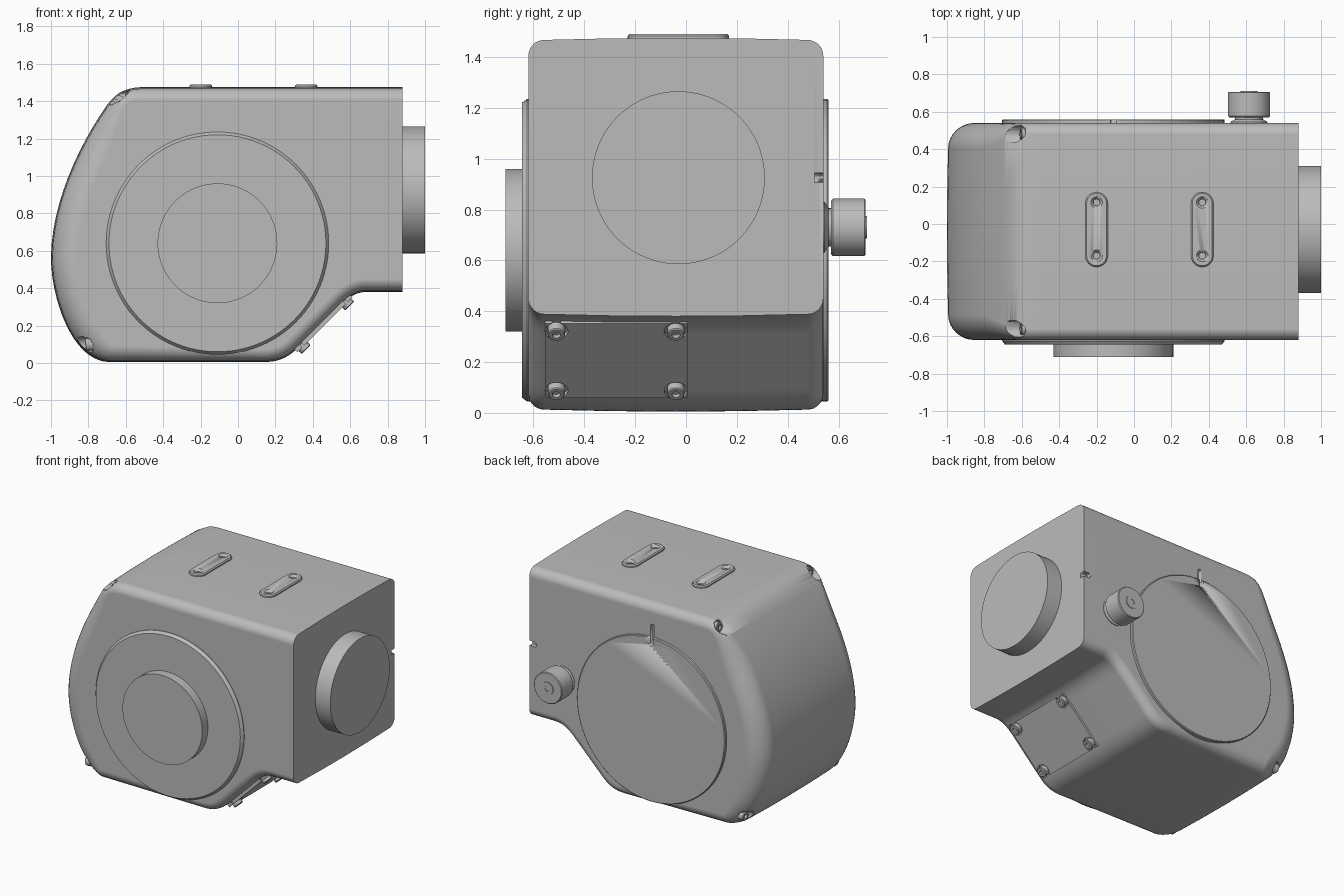
import bpy, bmesh, math
from mathutils import Vector
from mathutils.geometry import interpolate_bezier

cube = bpy.data.objects.get("Cube")
if cube:
    bpy.data.objects.remove(cube, do_unlink=True)

grey = bpy.data.materials.new("housing grey")
grey.use_nodes = True
colour = (0.5, 0.5, 0.5, 1)
grey.diffuse_color = colour
grey.node_tree.nodes["Principled BSDF"].inputs["Base Color"].default_value = colour

MID, HALF = -0.04, 0.58      # body centre and half depth in y
FRONT, BACK = MID - HALF, MID + HALF


def finish(name, bm, smooth=True):
    bmesh.ops.recalc_face_normals(bm, faces=bm.faces)
    mesh = bpy.data.meshes.new(name)
    bm.to_mesh(mesh)
    bm.free()
    mesh.materials.append(grey)
    ob = bpy.data.objects.new(name, mesh)
    bpy.context.collection.objects.link(ob)
    if smooth:
        bpy.ops.object.select_all(action="DESELECT")
        ob.select_set(True)
        bpy.context.view_layer.objects.active = ob
        bpy.ops.object.shade_smooth_by_angle(angle=math.radians(32))
    return ob


def bridge(bm, rings):
    for a, b in zip(rings, rings[1:]):
        for i in range(len(a)):
            j = (i + 1) % len(a)
            bm.faces.new((a[i], a[j], b[j], b[i]))


def turned(name, base, axis, profile, sides=32):
    """Solid of revolution from (radius, height) pairs along an axis."""
    bm = bmesh.new()
    turn = Vector(axis).to_track_quat("Z", "Y")
    rings = []
    for r, h in profile:
        rings.append([bm.verts.new(Vector(base) + turn @ Vector(
            (r * math.cos(a), r * math.sin(a), h)))
            for a in (2 * math.pi * i / sides for i in range(sides))])
    bridge(bm, rings)
    bm.faces.new(rings[0])
    bm.faces.new(rings[-1])
    return finish(name, bm)


def pill(name, centre, axis, radius, length, heights, up=(0, 0, 1)):
    """Rounded bar: long direction 'up', thickness along 'axis'."""
    bm = bmesh.new()
    n, u = Vector(axis), Vector(up)
    side = u.cross(n)
    rings = []
    for h, r in heights:
        ring = []
        for end in (1, -1):
            for i in range(13):
                a = math.pi * i / 12
                p = end * (u * ((length / 2 - radius) + r * math.sin(a)) + side * r * math.cos(a))
                ring.append(bm.verts.new(Vector(centre) + p + n * h))
        rings.append(ring)
    bridge(bm, rings)
    bm.faces.new(rings[0])
    bm.faces.new(rings[-1])
    return finish(name, bm)


def cut(target, cutter):
    cutter.hide_render = True
    cutter.hide_viewport = True
    cutter.display_type = "WIRE"
    mod = target.modifiers.new(cutter.name, "BOOLEAN")
    mod.operation, mod.object, mod.solver = "DIFFERENCE", cutter, "EXACT"


# Side outline of the housing, as curved stretches joined by straight ones
stretches = [
    [(-0.50, 1.475), (-0.62, 1.475), (-0.66, 1.43), (-0.70, 1.38)],
    [(-0.70, 1.38), (-0.86, 1.15), (-0.995, 0.85), (-1.0, 0.57)],
    [(-1.0, 0.57), (-1.0, 0.38), (-0.93, 0.20), (-0.87, 0.12)],
    [(-0.87, 0.12), (-0.82, 0.05), (-0.76, 0.005), (-0.68, 0.005)],
    [(0.14, 0.005), (0.23, 0.005), (0.28, 0.04), (0.33, 0.09)],
    [(0.55, 0.31), (0.60, 0.36), (0.64, 0.38), (0.69, 0.38)],
]
outline = [Vector((0.88, 1.475))]
for s in stretches:
    for p in interpolate_bezier(*[Vector(q) for q in s], 13):
        if (p - outline[-1]).length > 0.001:
            outline.append(p.copy())
outline.append(Vector((0.88, 0.38)))

# Inward normals; the flat end keeps its place in x
inward = []
for i, p in enumerate(outline):
    if i in (0, len(outline) - 1):
        inward.append(Vector((0, -1 if i == 0 else 1)))
    else:
        a = (p - outline[i - 1]).normalized()
        b = (outline[i + 1] - p).normalized()
        t = (a + b).normalized()
        inward.append(Vector((-t.y, t.x)))

# Housing: rings across the depth, with edge rounding that grows to the nose
bm = bmesh.new()
levels = [(-1, math.pi / 2 * k / 8) for k in range(9)]
levels += [(f, None) for f in (-0.5, 0, 0.5)]
levels += [(1, math.pi / 2 * k / 8) for k in range(8, -1, -1)]
rings = []
for side, angle in levels:
    ring = []
    for p, n in zip(outline, inward):
        nose = min(max((-0.6 - p.x) / 0.25, 0), 1)
        r = 0.06 + 0.075 * nose * nose * (3 - 2 * nose)
        if angle is None:
            y, inset = side * (HALF - r), 0
        else:
            y = side * (HALF - r + r * math.cos(angle))
            inset = r * (1 - math.sin(angle))
        q = p + n * (inset + 0.01 * (y / HALF) ** 2)
        ring.append(bm.verts.new((q.x, MID + y, q.y)))
    rings.append(ring)
bridge(bm, rings)
bm.faces.new(rings[0])
bm.faces.new(rings[-1])
body = finish("housing", bm)

# Round side covers, front hub and end port
front_cover = turned("front_cover", (-0.11, FRONT + 0.06, 0.64), (0, -1, 0),
                     [(0.595, 0), (0.595, 0.065), (0.58, 0.085)], 96)
back_cover = turned("back_cover", (-0.11, BACK - 0.06, 0.64), (0, 1, 0),
                    [(0.595, 0), (0.595, 0.075), (0.59, 0.08)], 96)
turned("front_hub", (-0.11, -0.64, 0.64), (0, -1, 0), [(0.32, 0), (0.32, 0.07)], 80)
turned("end_port", (0.87, -0.03, 0.925), (1, 0, 0), [(0.34, 0), (0.34, 0.13)], 80)

# Back knob with flared neck and centre screw
turned("knob_neck", (0.615, BACK - 0.01, 0.73), (0, 1, 0),
       [(0.10, 0), (0.10, 0.015), (0.075, 0.03), (0.075, 0.05)], 40)
turned("knob", (0.615, 0.57, 0.73), (0, 1, 0),
       [(0.105, 0), (0.113, 0.008), (0.113, 0.132), (0.108, 0.137)], 48)
turned("knob_screw", (0.615, 0.70, 0.73), (0, 1, 0),
       [(0.045, 0), (0.045, 0.012), (0.02, 0.012), (0.02, 0.008)], 24)

# Slots in the back
index_slot = pill("index_slot_cutter", (-0.11, BACK, 1.25), (0, 1, 0), 0.016, 0.15,
                  [(-0.03, 0.016), (0.05, 0.016)])
cut(body, index_slot)
cut(back_cover, index_slot)
cut(body, pill("end_slot_cutter", (0.88, BACK, 0.925), (0, 1, 0), 0.018, 0.12,
               [(-0.035, 0.018), (0.05, 0.018)], (1, 0, 0)))

# Top pads with countersunk holes
for label, x in (("left", 0.365), ("right", -0.20)):
    pad = pill(label + "_top_pad", (x, -0.03, 1.465), (0, 0, 1), 0.06, 0.40,
               [(0, 0.06), (0.017, 0.06), (0.025, 0.053)], (0, 1, 0))
    for y in (-0.17, 0.115):
        hole = turned("pad_hole_cutter", (x, y, 1.455), (0, 0, 1),
                      [(0.018, 0), (0.018, 0.02), (0.032, 0.036), (0.032, 0.06)], 24)
        cut(pad, hole)
        cut(body, hole)

bolt = [(0.034, 0), (0.034, 0.038), (0.03, 0.042), (0.016, 0.042), (0.016, 0.025)]

# Nose screws sunk in pockets
for x, z, tilt in ((-0.575, 1.41, 0.15), (-0.785, 0.10, -0.1)):
    for y in (-0.56, 0.48):
        axis = Vector((-1, 0, tilt)).normalized()
        cut(body, turned("screw_pocket_cutter", (x, y, z), axis, [(0.046, 0), (0.046, 0.3)], 24))
        turned("nose_screw", Vector((x, y, z)) - axis * 0.01, axis, bolt, 24)

# Access plate on the sloped underside
slope = Vector((1, 0, -1)).normalized()
along = Vector((1, 0, 1)).normalized()
centre = Vector((0.455, -0.275, 0.215))
bm = bmesh.new()
bmesh.ops.create_cube(bm, size=1)
for v in bm.verts:
    c = v.co.copy()
    v.co = centre + along * c.x * 0.415 + Vector((0, c.y * 0.56, 0)) + slope * c.z * 0.03
plate = finish("access_plate", bm, False)
for a in (-0.165, 0.165):
    for y in (-0.235, 0.235):
        spot = centre + along * a + Vector((0, y, 0))
        cut(plate, turned("plate_pocket_cutter", spot - slope * 0.05, slope,
                          [(0.046, 0), (0.046, 0.1)], 24))
        turned("plate_bolt", spot - slope * 0.005, slope, bolt, 24)

weighted = body.modifiers.new("weighted normals", "WEIGHTED_NORMAL")
weighted.keep_sharp = True
